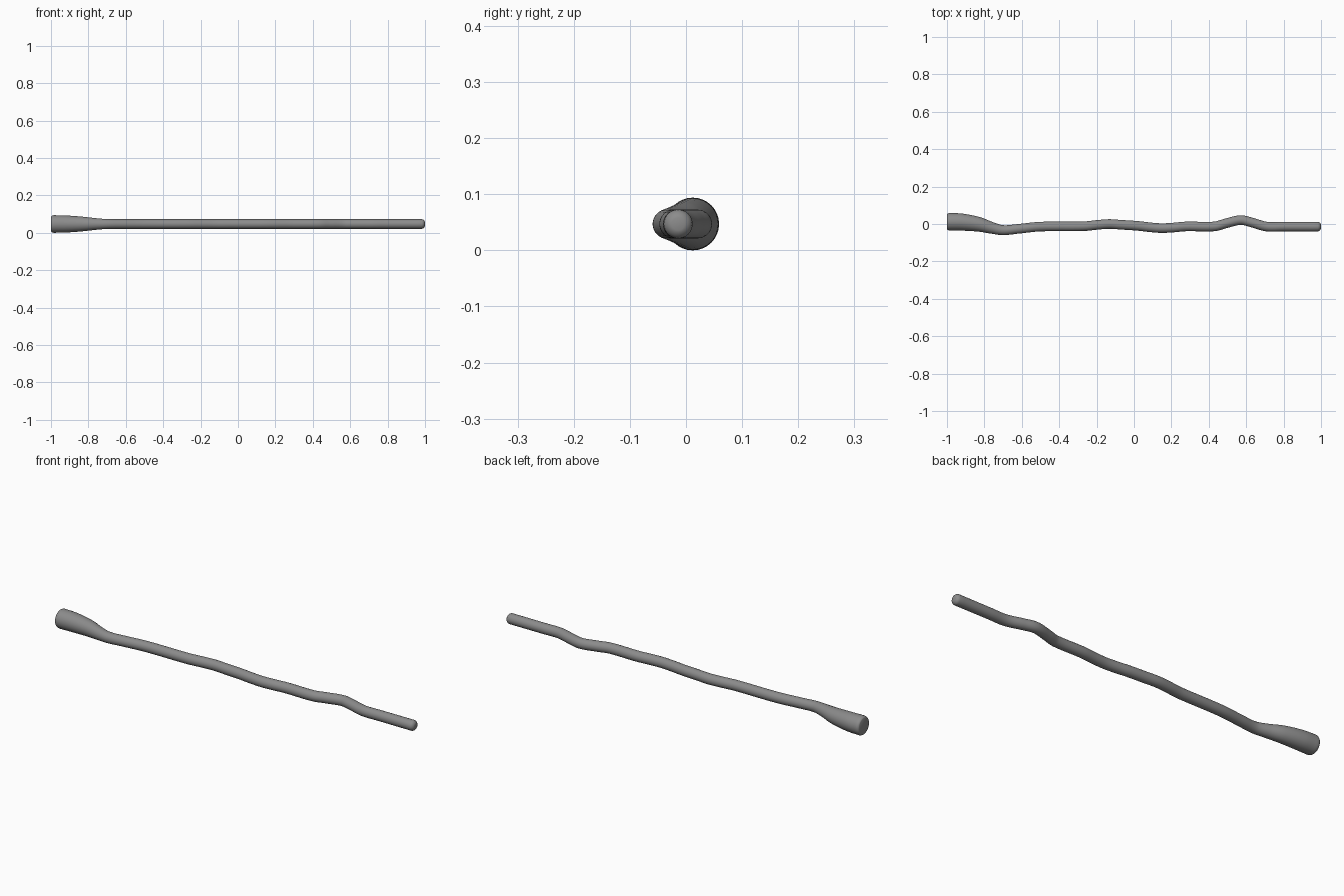
import bpy, bmesh, math
from mathutils import Vector

if "Cube" in bpy.data.objects:
    bpy.data.objects.remove(bpy.data.objects["Cube"])

SIDES, STEPS, Z = 32, 8, 0.047

# Centre line and thickness: x, y, radius
PATH = [(-0.985, 0.012, 0.047), (-0.92, 0.010, 0.0455), (-0.83, -0.002, 0.039),
        (-0.76, -0.021, 0.031), (-0.70, -0.033, 0.0265), (-0.62, -0.026, 0.0255),
        (-0.50, -0.014, 0.0255), (-0.27, -0.012, 0.0255),
        (-0.19, -0.004, 0.0255), (-0.13, 0.000, 0.0255), (-0.07, -0.004, 0.0255),
        (0.02, -0.010, 0.0255), (0.09, -0.018, 0.0255), (0.15, -0.022, 0.0255),
        (0.21, -0.019, 0.0255), (0.28, -0.013, 0.0255), (0.43, -0.013, 0.0255),
        (0.49, 0.003, 0.0255), (0.57, 0.021, 0.0255), (0.63, 0.008, 0.0255),
        (0.71, -0.014, 0.0255), (0.80, -0.014, 0.0255), (0.982, -0.014, 0.0258)]


def smooth_path(pts):
    p = [Vector(q) for q in pts]

    def slope(k):
        lo, hi = p[max(k - 1, 0)], p[min(k + 1, len(p) - 1)]
        return (hi - lo) / (hi.x - lo.x)

    out = []
    for i in range(len(p) - 1):
        a, b = p[i], p[i + 1]
        w = b.x - a.x
        ma, mb = slope(i) * w, slope(i + 1) * w
        for s in range(STEPS):
            t = s / STEPS
            out.append(a * (2*t**3 - 3*t**2 + 1) + ma * (t**3 - 2*t**2 + t)
                       + b * (3*t**2 - 2*t**3) + mb * (t**3 - t**2))
    return out + [p[-1]]


rows = smooth_path(PATH)
dirs = [(rows[min(i + 1, len(rows) - 1)] - rows[max(i - 1, 0)]).xy.normalized()
        for i in range(len(rows))]
dirs[0] = dirs[-1] = Vector((1, 0))

# Softened butt and rounded tip
for a in (20, 40, 60, 75):
    r = math.radians(a)
    s, c = math.sin(r), math.cos(r)
    rows.insert(0, Vector((-0.985 - 0.015 * s, 0.012, 0.037 + 0.010 * c)))
    rows.append(Vector((0.982 + 0.018 * s, -0.014, 0.006 + 0.0198 * c)))
    dirs = [Vector((1, 0))] + dirs + [Vector((1, 0))]

# Loft round rings along the path
bm = bmesh.new()
rings = []
for c, d in zip(rows, dirs):
    ring = []
    for k in range(SIDES):
        a = 2 * math.pi * k / SIDES
        u, v = c.z * math.cos(a), c.z * math.sin(a)
        ring.append(bm.verts.new((c.x - d.y * u, c.y + d.x * u, Z + v)))
    rings.append(ring)
for r0, r1 in zip(rings, rings[1:]):
    for k in range(SIDES):
        n = (k + 1) % SIDES
        bm.faces.new((r0[k], r0[n], r1[n], r1[k]))
bm.faces.new(rings[0])
bm.faces.new(rings[-1])
bmesh.ops.recalc_face_normals(bm, faces=bm.faces)

mesh = bpy.data.meshes.new("stick")
bm.to_mesh(mesh)
bm.free()
stick = bpy.data.objects.new("stick", mesh)
bpy.context.collection.objects.link(stick)

# Dark grey colour
grey = bpy.data.materials.new("dark_grey")
grey.diffuse_color = (0.26, 0.26, 0.26, 1)
grey.use_nodes = True
grey.node_tree.nodes["Principled BSDF"].inputs["Base Color"].default_value = grey.diffuse_color
mesh.materials.append(grey)

bpy.context.view_layer.objects.active = stick
stick.select_set(True)
bpy.ops.object.shade_smooth_by_angle(angle=math.radians(50))
